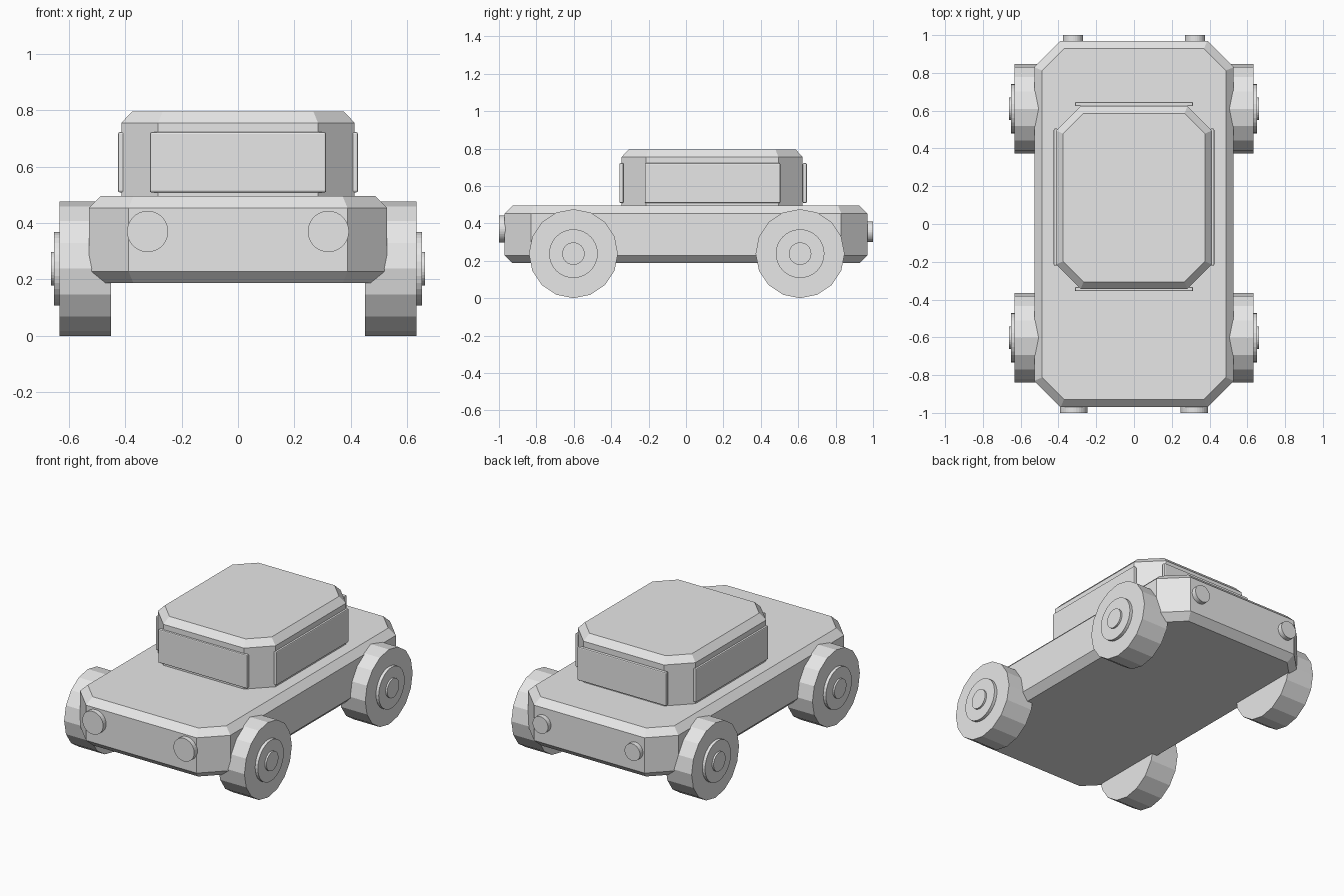
import bpy, bmesh, math
from mathutils import Matrix, Vector

if "Cube" in bpy.data.objects:
    bpy.data.objects.remove(bpy.data.objects["Cube"], do_unlink=True)

grey = bpy.data.materials.new("plain grey")
grey.use_nodes = True
grey.diffuse_color = (0.8, 0.8, 0.8, 1)
grey.node_tree.nodes["Principled BSDF"].inputs["Base Color"].default_value = (0.8, 0.8, 0.8, 1)


def finish(name, bm):
    bmesh.ops.recalc_face_normals(bm, faces=bm.faces)
    mesh = bpy.data.meshes.new(name)
    bm.to_mesh(mesh)
    bm.free()
    mesh.materials.append(grey)
    obj = bpy.data.objects.new(name, mesh)
    bpy.context.collection.objects.link(obj)
    return obj


def octagon(hx, hy, cut, inset):
    """Rectangle with clipped corners, offset evenly inwards."""
    c = cut - inset * (2 - math.sqrt(2))
    x, y = hx - inset, hy - inset
    return [(x, y - c), (x - c, y), (c - x, y), (-x, y - c),
            (-x, c - y), (c - x, -y), (x - c, -y), (x, c - y)]


def shell(name, hx, hy, cut, y_mid, levels):
    """Stack clipped-corner outlines given as (height, inset)."""
    bm = bmesh.new()
    rings = [[bm.verts.new((x, y + y_mid, z)) for x, y in octagon(hx, hy, cut, inset)]
             for z, inset in levels]
    for low, high in zip(rings, rings[1:]):
        for i in range(len(low)):
            j = (i + 1) % len(low)
            bm.faces.new((low[i], low[j], high[j], high[i]))
    bm.faces.new(rings[0])
    bm.faces.new(rings[-1])
    return finish(name, bm)


def disc(name, start, end, radius, sides):
    """Closed cylinder running from start to end."""
    a, b = Vector(start), Vector(end)
    # Keeps a corner of the outline pointing straight up
    turn = Matrix.Rotation(math.pi / 2, 4, "Y" if abs(b.x - a.x) > 0 else "X")
    bm = bmesh.new()
    bmesh.ops.create_cone(bm, cap_ends=True, segments=sides, radius1=radius, radius2=radius,
                          depth=(b - a).length, matrix=Matrix.Translation((a + b) / 2) @ turn)
    return finish(name, bm)


def pane(name, centre, size):
    """Thin plate with softened edges."""
    bm = bmesh.new()
    bmesh.ops.create_cube(bm, size=1, matrix=Matrix.Translation(centre) @ Matrix.Diagonal((*size, 1)))
    obj = finish(name, bm)
    bevel = obj.modifiers.new("soft edges", "BEVEL")
    bevel.width = 0.006
    bevel.segments = 2
    return obj


# Body and cabin
shell("body", 0.528, 0.97, 0.14, 0, [(0.187, 0.042), (0.229, 0), (0.453, 0), (0.495, 0.042)])
shell("cabin", 0.413, 0.484, 0.13, 0.14, [(0.45, 0), (0.755, 0), (0.795, 0.038)])

# Windows
pane("front_window", (0, -0.345, 0.615), (0.625, 0.022, 0.213))
pane("rear_window", (0, 0.635, 0.615), (0.625, 0.022, 0.213))

for side, label in ((1, "left"), (-1, "right")):
    pane(label + "_window", (side * 0.414, 0.142, 0.615), (0.022, 0.725, 0.213))

    # Lamps
    disc(label + "_headlamp", (side * 0.32, -1, 0.37), (side * 0.32, -0.95, 0.37), 0.073, 32)
    disc(label + "_tail_lamp", (side * 0.323, 0.95, 0.355), (side * 0.323, 1, 0.355), 0.054, 32)

    # Wheels with stepped hubs
    for end, y in (("front", -0.602), ("rear", 0.61)):
        for part, inner, outer, radius, sides in (("wheel", 0.45, 0.633, 0.238, 16),
                                                  ("hubcap", 0.6, 0.652, 0.13, 32),
                                                  ("hub_centre", 0.62, 0.663, 0.06, 32)):
            disc(f"{end}_{label}_{part}", (side * inner, y, 0.238), (side * outer, y, 0.238),
                 radius, sides)
